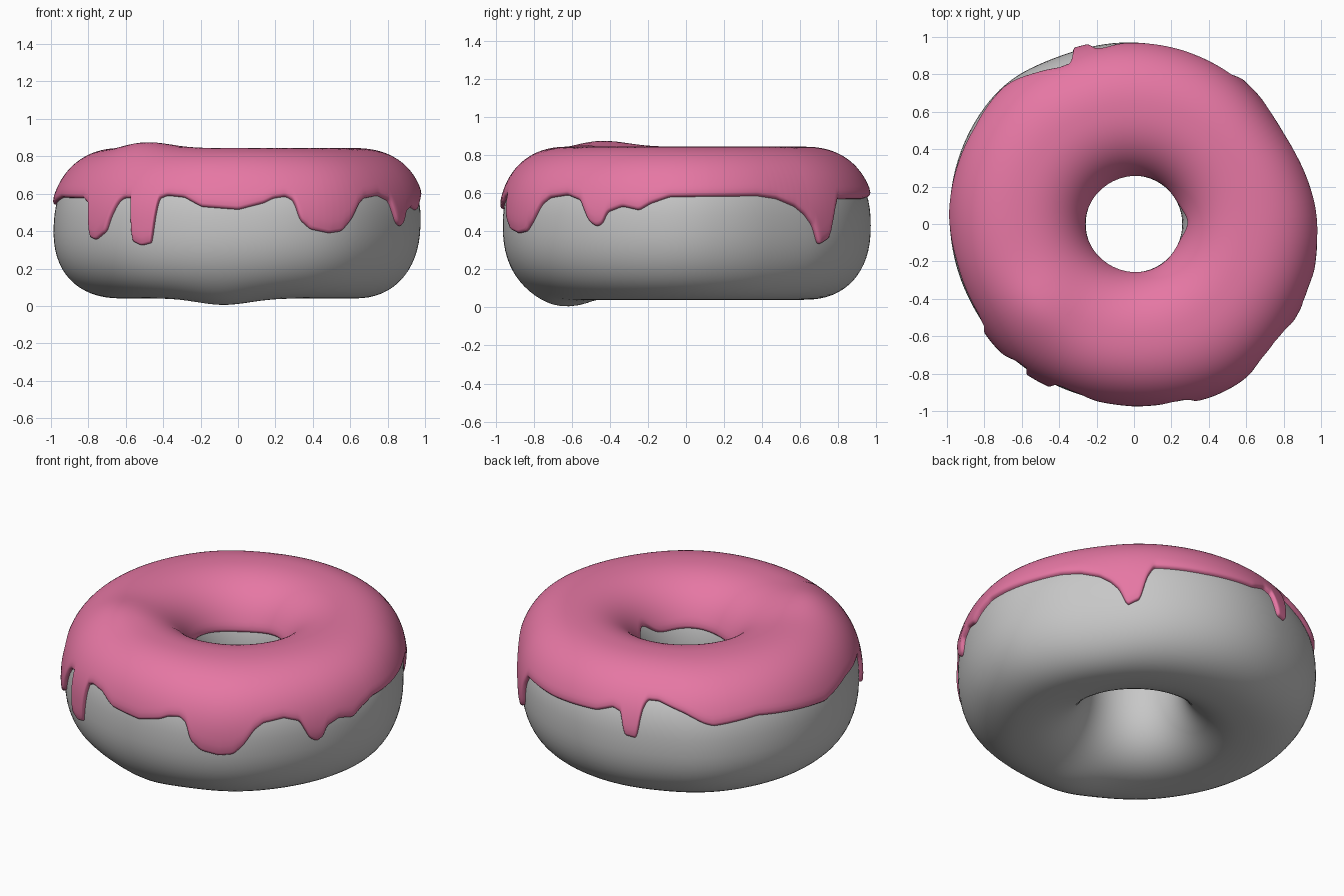
import bpy, bmesh, math
from math import sin, cos, pi, exp

if "Cube" in bpy.data.objects:
    bpy.data.objects.remove(bpy.data.objects["Cube"])

R, W, H, ZC, N = 0.618, 0.36, 0.39, 0.43, 2.3   # ring radius, section half sizes, centre height, squareness

# lower edge of the icing: angle (0 = front, 90 = right), height
EDGE = [(0, .515), (8, .55), (11, .575), (15, .585), (17.5, .56), (19.5, .46), (23, .41), (29, .39),
        (33.5, .40), (36.5, .45), (40, .54), (43, .575), (50, .59), (55.5, .56), (59, .45), (61.5, .425),
        (63.5, .44), (65, .50), (70, .53), (75.5, .51), (79, .545), (85, .58), (114, .585),
        (121, .57), (128, .53), (132, .485), (135, .43), (137.5, .33), (142, .365), (144.5, .50),
        (147, .57), (165, .57), (184, .585), (190, .62), (193.5, .60), (194.5, .48), (199, .47),
        (200.2, .62), (202, .68), (206, .68), (215, .63), (221, .58), (224, .565), (239, .59),
        (267, .54), (282, .58), (300, .575), (304.5, .54), (306, .37), (309, .355), (314, .40),
        (315.5, .47), (318, .55), (320, .575), (323.7, .575), (324.5, .35), (328, .325),
        (332, .34), (333, .57), (336, .59), (342, .58), (348, .53), (360, .515)]

# greatest radius of the uneven outline: angle, radius
OUTLINE = [(0, .975), (20, 1.0), (32, 1.015), (57, .99), (90, .995), (112, .955), (126, .935), (145, .963),
           (180, .987), (205, .995), (222, 1.035), (241, 1.025), (270, 1.0), (300, .98), (320, .985),
           (335, .972), (360, .975)]


def lookup(table, deg, blur):
    """Straight interpolation in a cyclic table, softened over a small angle."""
    total = 0
    for k in range(-3, 4):
        d = (deg + blur * k / 3) % 360
        for (a0, v0), (a1, v1) in zip(table, table[1:]):
            if a0 <= d <= a1:
                total += v0 + (v1 - v0) * (d - a0) / (a1 - a0)
                break
    return total / 7


def power(v, p):
    return math.copysign(abs(v) ** p, v)


def bump(x, y, cx, cy, size):
    return exp(-((x - cx) ** 2 + (y - cy) ** 2) / size ** 2)


def ring_point(a, extra, t, off=0.0):
    """Point on the lumpy ring: a around the ring, t around the section, off = height above the dough."""
    u, v = power(cos(t), 2 / N), power(sin(t), 2 / N)
    r = R + (W + off) * u + max(u, 0) * extra
    x, y = r * sin(a), -r * cos(a)
    z = ZC + (H + off) * v
    x += 0.04 * (z - ZC) * max(u, 0)
    z += 0.032 * bump(x, y, -0.5, -0.45, 0.2) * max(v, 0)
    z -= 0.035 * bump(x, y, -0.08, -0.64, 0.2) * max(-v, 0)
    return x, y, z


def outline_extra(deg):
    return lookup(OUTLINE, deg, 7) - (R + W + 0.016)


def section_angle(z):
    """Section angle on the outer side at height z."""
    return math.asin(power((z - ZC) / H, N / 2))


def make_ring(name, rows, columns, column, closed, mat):
    bm = bmesh.new()
    grid = [[bm.verts.new(p) for p in column(i)] for i in range(columns)]
    for i in range(columns):
        g, h = grid[i], grid[(i + 1) % columns]
        for j in range(rows if closed else rows - 1):
            k = (j + 1) % rows
            bm.faces.new((g[j], h[j], h[k], g[k]))
    for f in bm.faces:
        f.smooth = True
    me = bpy.data.meshes.new(name)
    bm.to_mesh(me)
    bm.free()
    me.materials.append(mat)
    ob = bpy.data.objects.new(name, me)
    bpy.context.collection.objects.link(ob)
    return ob


def material(name, colour):
    m = bpy.data.materials.new(name)
    m.diffuse_color = (*colour, 1)
    m.use_nodes = True
    m.node_tree.nodes["Principled BSDF"].inputs["Base Color"].default_value = m.diffuse_color
    return m


grey = material("plain grey", (0.57, 0.57, 0.57))
pink = material("icing pink", (0.79, 0.185, 0.37))

# dough ring
DA, DT = 160, 64


def dough_column(i):
    extra = outline_extra(360 * i / DA)
    return [ring_point(2 * pi * i / DA, extra, 2 * pi * j / DT) for j in range(DT)]


make_ring("dough", DT, DA, dough_column, True, grey)

# icing: a coat from the dripping outer edge over the top to the inner edge, with rounded rims
IA, TOP = 1080, 40
RIM = [(0, -0.008), (0, 0.008), (0.012, 0.017), (0.035, 0.021)]   # (inset angle, thickness)


def icing_column(i):
    a, deg = 2 * pi * i / IA, 360 * i / IA
    extra = outline_extra(deg)
    t0 = section_angle(lookup(EDGE, deg, 0.7))
    t1 = pi - section_angle(0.57 + 0.01 * sin(3 * a) + 0.08 * exp(-((deg - 92) / 17) ** 2))
    s, e = t0 + RIM[-1][0], t1 - RIM[-1][0]
    path = [(t0 + d, off) for d, off in RIM]
    path += [(s + (e - s) * k / (TOP + 1), 0.024) for k in range(1, TOP + 1)]
    path += [(t1 - d, off) for d, off in reversed(RIM)]
    return [ring_point(a, extra, t, off) for t, off in path]


make_ring("icing", TOP + 2 * len(RIM), IA, icing_column, False, pink)
